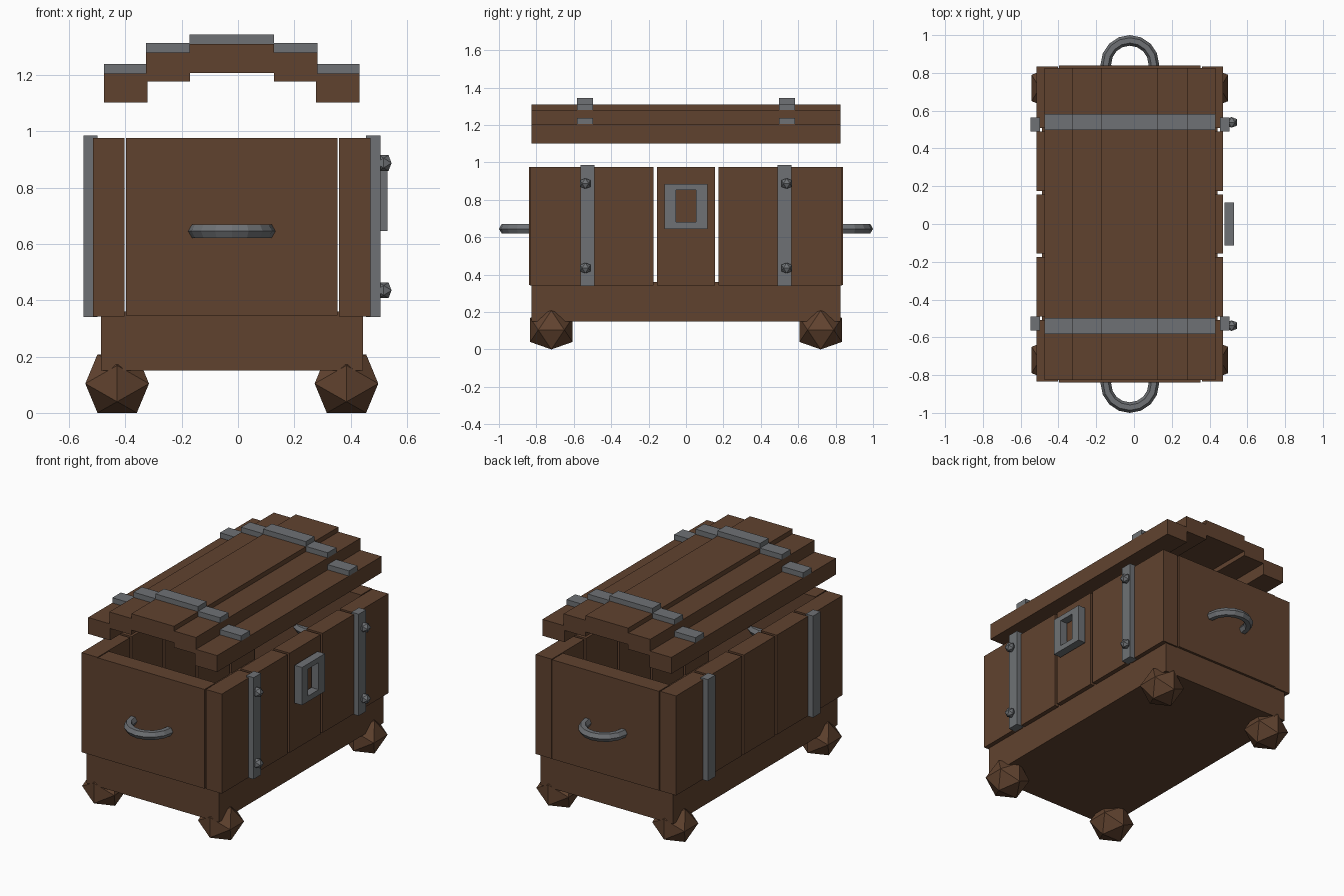
import bpy, bmesh
from mathutils import Vector

if "Cube" in bpy.data.objects:
    bpy.data.objects.remove(bpy.data.objects["Cube"], do_unlink=True)

CX = -0.022  # centre line of the chest body


def material(name, rgb):
    m = bpy.data.materials.new(name)
    m.use_nodes = True
    m.diffuse_color = (*rgb, 1)
    m.node_tree.nodes["Principled BSDF"].inputs["Base Color"].default_value = (*rgb, 1)
    return m


wood = material("brown_wood", (0.118, 0.055, 0.028))
iron = material("grey_iron", (0.158, 0.167, 0.178))


def finish(name, bm, mat):
    bmesh.ops.recalc_face_normals(bm, faces=bm.faces)
    me = bpy.data.meshes.new(name)
    bm.to_mesh(me)
    bm.free()
    me.materials.append(mat)
    ob = bpy.data.objects.new(name, me)
    bpy.context.collection.objects.link(ob)
    return ob


def box(name, x, y, z, mat):
    """Box from (low, high) pairs, x measured from the centre line."""
    bm = bmesh.new()
    bmesh.ops.create_cube(bm, size=1)
    for v in bm.verts:
        v.co = Vector([(a + b) / 2 + c * abs(b - a) for c, (a, b) in zip(v.co, (x, y, z))])
        v.co.x += CX
    return finish(name, bm, mat)


def gem(name, centre, half, mat):
    """Twenty-sided ball standing on an edge, with the given half extents."""
    bm = bmesh.new()
    k = 0.618
    for a in (-1, 1):
        for b in (-k, k):
            for p in ((a, b, 0), (b, 0, a), (0, a, b)):
                bm.verts.new([c + q * h for c, q, h in zip(centre, p, half)])
    bmesh.ops.convex_hull(bm, input=bm.verts)
    return finish(name, bm, mat)


def span(s, a, b):
    return tuple(sorted((s * a, s * b)))


# Base and feet
box("base", (-0.465, 0.465), (-0.825, 0.825), (0.15, 0.36), wood)
for sx in (-1, 1):
    for sy in (-1, 1):
        gem("foot", (CX + sx * 0.407, sy * 0.72, 0.104), (0.113, 0.113, 0.104), wood)

# Side boards with gaps, and iron straps over the outer joints
for s in (-1, 1):
    for lo, hi in ((-0.835, -0.508), (-0.49, -0.175), (-0.155, 0.155), (0.175, 0.49), (0.508, 0.835)):
        box("side_board", span(s, 0.381, 0.493), (lo, hi), (0.343, 0.975), wood)
    for t in (-1, 1):
        box("side_strap", span(s, 0.476, 0.527), span(t, 0.49, 0.565), (0.34, 0.985), iron)

# End panels with ring handles
for s in (-1, 1):
    box("end_panel", (-0.375, 0.375), span(s, 0.73, 0.84), (0.345, 0.975), wood)
    bpy.ops.mesh.primitive_torus_add(location=(CX, s * 0.845, 0.645), major_segments=16,
                                     minor_segments=6, major_radius=0.127, minor_radius=0.028)
    ring = bpy.context.object
    ring.name = "ring_handle"
    ring.data.materials.append(iron)

# Studs on the latch side
for t in (-1, 1):
    for z in (0.435, 0.887):
        gem("stud", (0.517, t * 0.538, z), (0.028, 0.028, 0.028), iron)

# Latch frame: a square ring of four bars
LX = (0.5, 0.552)
for t in (-1, 1):
    box("latch_upright", LX, span(t, 0.053, 0.115), (0.645, 0.885), iron)
for z in ((0.645, 0.68), (0.852, 0.885)):
    box("latch_crossbar", LX, (-0.053, 0.053), z, iron)

# Raised lid: stepped planks, each crossed by two iron bars
planks = [("lid_top", (-0.15, 0.15), 1.31)]
for s in (-1, 1):
    planks += [("lid_middle", span(s, 0.149, 0.304), 1.28), ("lid_outer", span(s, 0.299, 0.453), 1.205)]
for name, x, top in planks:
    box(name + "_plank", x, (-0.825, 0.825), (top - 0.104, top), wood)
    for t in (-1, 1):
        box(name + "_bar", x, span(t, 0.497, 0.583), (top, top + 0.033), iron)
